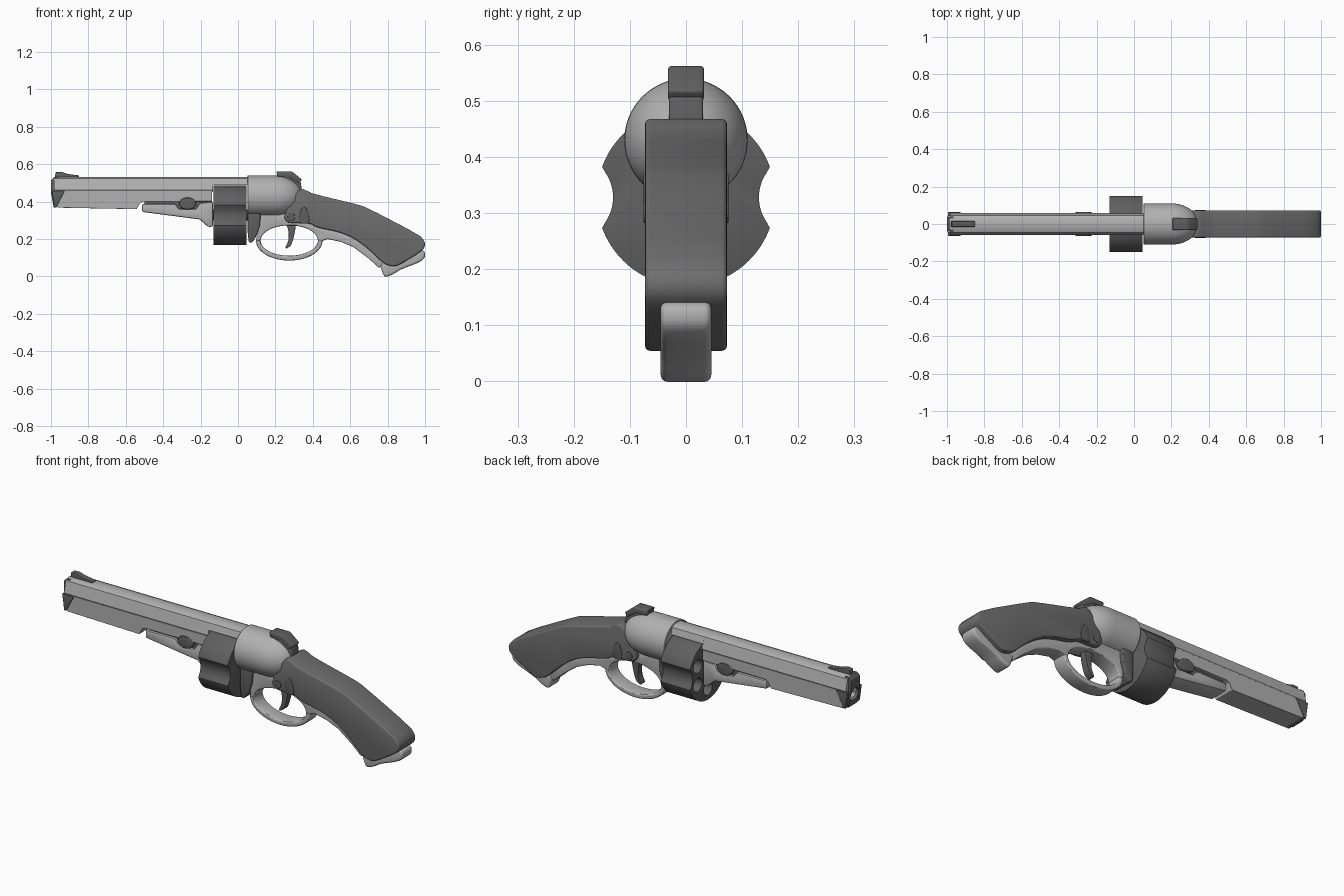
import bpy, bmesh
from math import sin, cos, pi, sqrt, radians
from mathutils import Vector

if "Cube" in bpy.data.objects:
    bpy.data.objects.remove(bpy.data.objects["Cube"])


def grey(name, v):
    m = bpy.data.materials.new(name)
    m.diffuse_color = (v, v, v, 1)
    m.use_nodes = True
    m.node_tree.nodes["Principled BSDF"].inputs["Base Color"].default_value = m.diffuse_color
    return m


STEEL, GRIP, DARK = grey('steel', 0.44), grey('grip_grey', 0.155), grey('dark_steel', 0.115)


def add_object(name, bm):
    bmesh.ops.recalc_face_normals(bm, faces=bm.faces)
    mesh = bpy.data.meshes.new(name)
    bm.to_mesh(mesh)
    bm.free()
    ob = bpy.data.objects.new(name, mesh)
    bpy.context.collection.objects.link(ob)
    return ob


def prism(name, ring, shift):
    """Extrude a planar ring of 3D points along shift."""
    bm = bmesh.new()
    face = bm.faces.new([bm.verts.new(p) for p in ring])
    ext = bmesh.ops.extrude_face_region(bm, geom=[face])
    bmesh.ops.translate(bm, vec=shift, verts=[v for v in ext['geom'] if isinstance(v, bmesh.types.BMVert)])
    return add_object(name, bm)


def finish(ob, mat, bevel=0.0, cutters=(), segs=3, angle=35):
    """Cut, bevel, apply, shade and colour."""
    for c in cutters:
        m = ob.modifiers.new('cut', 'BOOLEAN')
        m.operation, m.solver, m.object = 'DIFFERENCE', 'EXACT', c
    if bevel:
        m = ob.modifiers.new('bevel', 'BEVEL')
        m.width, m.segments, m.limit_method = bevel, segs, 'ANGLE'
        m.angle_limit = radians(angle)
    bpy.ops.object.select_all(action='DESELECT')
    ob.select_set(True)
    bpy.context.view_layer.objects.active = ob
    bpy.ops.object.convert(target='MESH')
    bpy.ops.object.shade_smooth_by_angle(angle=radians(30))
    ob.data.materials.clear()
    ob.data.materials.append(mat)
    return ob


def soften(pts, n=2):
    """Chaikin corner rounding of a closed outline."""
    for _ in range(n):
        out = []
        for i, p in enumerate(pts):
            a, b = Vector(p), Vector(pts[(i + 1) % len(pts)])
            out += [a.lerp(b, 0.22), a.lerp(b, 0.78)]
        pts = out
    return pts


def plate(name, mat, pts, half, bevel=0.004, y=0.0, cutters=(), segs=3):
    ob = prism(name, [(p[0], y - half, p[1]) for p in pts], (0, 2 * half, 0))
    return finish(ob, mat, bevel, cutters, segs)


def section(name, mat, pts, x0, x1, cutters=()):
    """Extrude a right-half (y, z) section, mirrored, along x."""
    ring = pts + [(-y, z) for y, z in reversed(pts)]
    return finish(prism(name, [(x0, y, z) for y, z in ring], (x1 - x0, 0, 0)), mat, 0, cutters)


def rod(name, x0, x1, r, y, z, n=32):
    ring = [(x0, y + r * cos(2 * pi * i / n), z + r * sin(2 * pi * i / n)) for i in range(n)]
    return prism(name, ring, (x1 - x0, 0, 0))


def arc(cx, cz, rx, rz, a0, a1, n=32):
    return [(cx + rx * cos(a0 + (a1 - a0) * i / n), cz + rz * sin(a0 + (a1 - a0) * i / n)) for i in range(n + 1)]


def lathe(name, mat, pts, zc, n=64):
    """Spin (x, radius) points about an x-parallel axis."""
    bm = bmesh.new()
    vs = [bm.verts.new((x, 0, zc + r)) for x, r in pts]
    es = [bm.edges.new(e) for e in zip(vs, vs[1:])]
    bmesh.ops.spin(bm, geom=vs + es, cent=(0, 0, zc), axis=(1, 0, 0), angle=2 * pi, steps=n)
    bmesh.ops.remove_doubles(bm, verts=bm.verts, dist=1e-5)
    return finish(add_object(name, bm), mat)


AXIS, BORE = 0.328, 0.43

# Barrel: faceted upper half, lower block with a stepped end, muzzle insert, top strap
bore = rod('bore_cutter', -1.1, -0.25, 0.034, 0, BORE)
section('barrel_upper', STEEL, [(0.022, 0.533), (0.045, 0.523), (0.06, 0.462), (0.055, 0.452)],
        -0.985, -0.135, cutters=[bore])
plate('barrel_lower', STEEL, [(-0.985, 0.458), (-0.138, 0.458), (-0.138, 0.402), (-0.51, 0.4), (-0.524, 0.392),
                              (-0.542, 0.36), (-0.965, 0.368)], 0.059, 0.008, cutters=[bore], segs=1)
plate('muzzle', DARK, [(-1.0, 0.515), (-0.985, 0.53), (-0.965, 0.53), (-0.965, 0.46), (-0.925, 0.46), (-0.972, 0.368),
                       (-0.985, 0.368), (-1.0, 0.45)], 0.039, 0.004, cutters=[bore])
for s in (-1, 1):
    plate('muzzle_cheek', DARK, [(-0.995, 0.458), (-0.925, 0.458), (-0.972, 0.37), (-0.983, 0.37)], 0.010, 0.003,
          y=s * 0.053)
section('top_strap', STEEL, [(0.022, 0.533), (0.045, 0.523), (0.055, 0.488)], -0.14, 0.08)

# Under-barrel lug with catch button
plate('under_lug', STEEL, [(-0.512, 0.388), (-0.335, 0.388), (-0.315, 0.36), (-0.225, 0.36), (-0.205, 0.392),
                           (-0.135, 0.4), (-0.135, 0.265), (-0.16, 0.265), (-0.205, 0.305), (-0.512, 0.345)],
      0.052, 0.008, segs=2)
plate('lug_core', DARK, [(-0.5, 0.41), (-0.14, 0.41), (-0.14, 0.34), (-0.5, 0.36)], 0.04)
plate('catch_button', DARK, soften([(-0.32, 0.39), (-0.295, 0.422), (-0.245, 0.422), (-0.22, 0.39), (-0.245, 0.358),
                                    (-0.295, 0.358)], 2), 0.064, 0.006)

# Round cylinder with a flute on each side and six chambers
ring = []
for i in range(144):
    a = 2 * pi * i / 144
    t = (a + pi / 2) % pi - pi / 2
    k = 0.078 ** 2 - (0.208 * sin(t)) ** 2
    r = min(0.159, 0.208 * cos(t) - sqrt(k)) if k > 0 else 0.159
    ring.append((-0.13, r * cos(a), AXIS + r * sin(a)))
chambers = [rod('chamber_cutter', -0.2, 0.03, 0.036, 0.1 * cos(pi / 6 + i * pi / 3), AXIS + 0.1 * sin(pi / 6 + i * pi / 3))
            for i in range(6)]
finish(prism('cylinder', ring, (0.175, 0, 0)), DARK, 0.005, chambers, 2, 40)
finish(rod('cylinder_pin', -0.16, 0.12, 0.03, 0, AXIS), DARK)

# Rounded receiver and recoil plate
lathe('receiver', STEEL, [(0.05, 0), (0.05, 0.107), (0.053, 0.11), (0.2, 0.11)] +
      [(0.2 + 0.145 * sin(a), 0.11 * cos(a)) for a in [i * pi / 24 for i in range(1, 12)]] + [(0.345, 0)], BORE)
plate('recoil_plate', DARK, soften([(0.052, 0.4), (0.052, 0.185), (0.075, 0.178), (0.10, 0.22), (0.12, 0.28),
                                    (0.12, 0.4)], 1), 0.06, 0.008)

# Lower frame with tang, and the trigger guard bow
frame = [(0.098, 0.36), (0.098, 0.19)] + arc(0.274, 0.192, 0.153, 0.081, pi, 0) + [
    (0.445, 0.188), (0.48, 0.2), (0.55, 0.185), (0.62, 0.155), (0.70, 0.095), (0.755, 0.045), (0.80, 0.08), (0.70, 0.17),
    (0.60, 0.25), (0.45, 0.30), (0.36, 0.36)]
plate('lower_frame', STEEL, frame, 0.042, 0.007)
plate('trigger_guard', STEEL, arc(0.274, 0.192, 0.178, 0.107, pi * 0.97, pi * 2.04) +
      arc(0.274, 0.192, 0.153, 0.081, pi * 2.04, pi * 0.97), 0.04, 0.009)

# Trigger
plate('trigger', DARK, soften([(0.25, 0.30), (0.31, 0.30), (0.305, 0.235), (0.285, 0.165), (0.258, 0.148),
                               (0.252, 0.155), (0.27, 0.19), (0.272, 0.24)]), 0.018, 0.006)

# Grip and grip cap
grip = [(0.29, 0.42), (0.335, 0.472), (0.365, 0.46), (0.40, 0.442), (0.64, 0.385), (0.69, 0.368), (0.97, 0.222),
        (1.0, 0.185), (0.998, 0.155), (0.975, 0.13), (0.86, 0.06), (0.825, 0.053), (0.78, 0.068), (0.70, 0.145),
        (0.62, 0.205), (0.54, 0.238), (0.42, 0.262), (0.385, 0.285), (0.27, 0.285), (0.245, 0.31), (0.26, 0.36)]
plate('grip', GRIP, soften(grip, 1), 0.073, 0.009)
plate('grip_cap', STEEL, soften([(0.755, 0.075), (0.775, 0.01), (0.79, -0.004), (0.83, 0.012), (0.87, 0.038),
                                 (0.97, 0.075), (1.0, 0.10), (1.0, 0.135), (0.96, 0.15), (0.85, 0.10)]),
      0.045, 0.018, segs=4)

# Side buttons and pins on both sides
for s in (-1, 1):
    plate('side_button', DARK, soften([(0.32, 0.282), (0.385, 0.282), (0.375, 0.345), (0.358, 0.375), (0.335, 0.36)]),
          0.008, 0.003, y=s * 0.068)
    plate('frame_pin', DARK, arc(0.285, 0.318, 0.02, 0.02, 0, pi * 23 / 12, 23), 0.006, 0.002, y=s * 0.07)

# Hammer and front sight
plate('hammer', DARK, [(0.205, 0.562), (0.288, 0.562), (0.342, 0.518), (0.325, 0.498), (0.27, 0.532), (0.21, 0.534)],
      0.032, 0.006)
plate('hammer_neck', DARK, [(0.23, 0.54), (0.28, 0.54), (0.335, 0.505), (0.345, 0.44), (0.25, 0.44)], 0.03, 0.004)
plate('front_sight', DARK, [(-0.98, 0.525), (-0.975, 0.557), (-0.945, 0.559), (-0.91, 0.548), (-0.85, 0.54),
                            (-0.85, 0.525)], 0.015, 0.003)

for c in chambers + [bore]:
    bpy.data.objects.remove(c)
